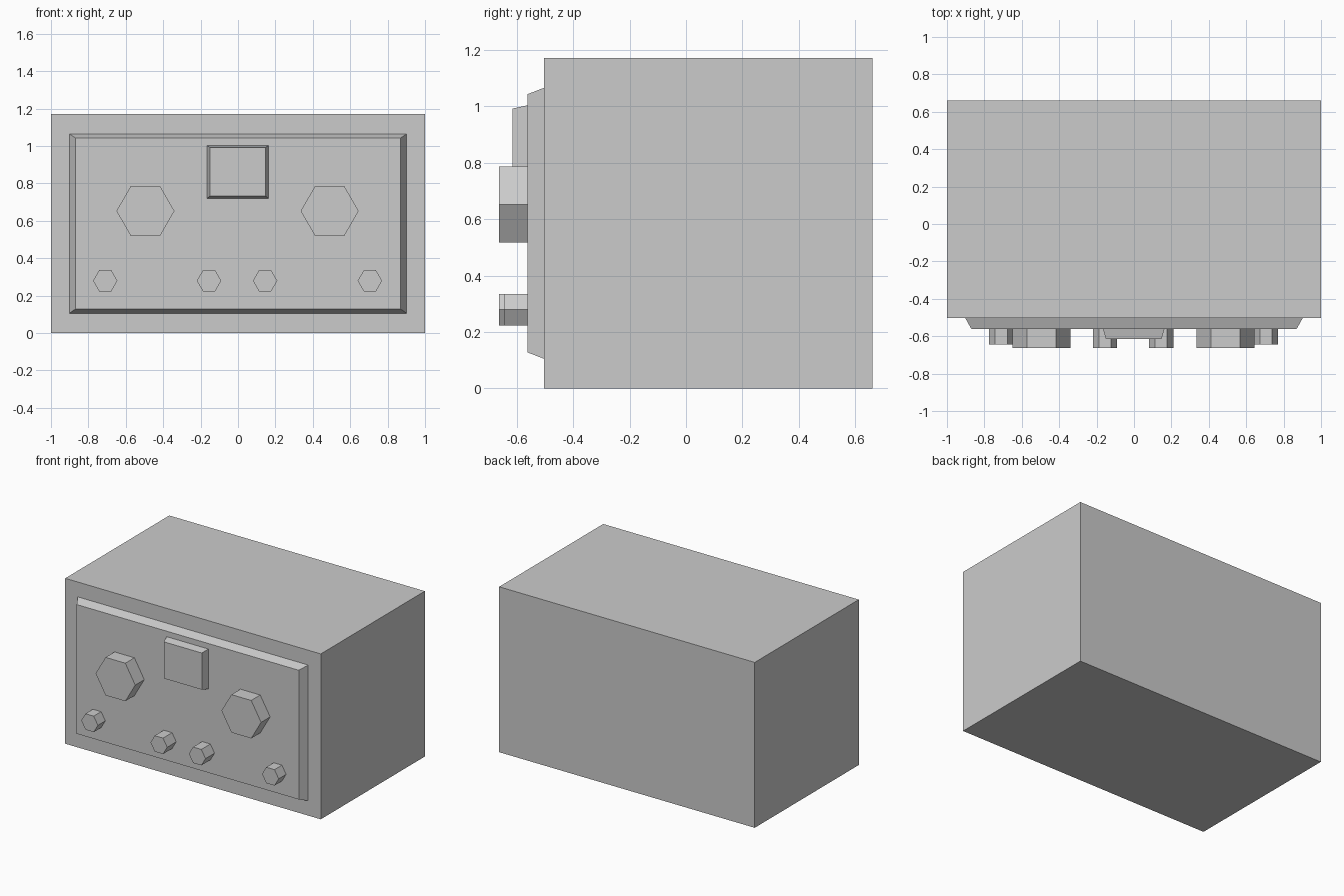
import bpy
import bmesh
from math import pi
from mathutils import Matrix

cube = bpy.data.objects.get("Cube")
if cube:
    bpy.data.objects.remove(cube, do_unlink=True)

grey = bpy.data.materials.new("plain_grey")
grey.use_nodes = True
colour = (0.6, 0.6, 0.6, 1)
grey.diffuse_color = colour
grey.node_tree.nodes["Principled BSDF"].inputs["Base Color"].default_value = colour


def add_object(name, bm):
    bmesh.ops.recalc_face_normals(bm, faces=bm.faces)
    mesh = bpy.data.meshes.new(name)
    bm.to_mesh(mesh)
    bm.free()
    mesh.materials.append(grey)
    obj = bpy.data.objects.new(name, mesh)
    bpy.context.collection.objects.link(obj)


def block(name, x, z, y_back, y_front, inset_x=0, inset_z=0):
    """Box between two x and z limits whose front face may be smaller."""
    bm = bmesh.new()
    bmesh.ops.create_cube(bm, size=2)
    cx, cz = sum(x) / 2, sum(z) / 2
    hx, hz = (x[1] - x[0]) / 2, (z[1] - z[0]) / 2
    for v in bm.verts:
        front = v.co.y < 0
        v.co.x = cx + v.co.x * (hx - inset_x * front)
        v.co.z = cz + v.co.z * (hz - inset_z * front)
        v.co.y = y_front if front else y_back
    add_object(name, bm)


def knob(name, x, z, radius, y_front):
    """Six-sided knob standing out of the panel, corners to the sides."""
    y_back = -0.56
    bm = bmesh.new()
    place = (Matrix.Translation((x, (y_back + y_front) / 2, z))
             @ Matrix.Rotation(pi / 2, 4, "X") @ Matrix.Rotation(pi / 6, 4, "Z"))
    bmesh.ops.create_cone(bm, cap_ends=True, segments=6, radius1=radius,
                          radius2=radius, depth=y_back - y_front, matrix=place)
    # Put a corner exactly on the horizontal axis
    if max(v.co.x for v in bm.verts) - x < radius * 0.95:
        bmesh.ops.rotate(bm, verts=bm.verts, cent=(x, 0, z),
                         matrix=Matrix.Rotation(pi / 6, 3, "Y"))
    add_object(name, bm)


# Cabinet, raised panel and display
block("cabinet", (-1, 1), (0, 1.17), 0.66, -0.503)
block("front_panel", (-0.902, 0.902), (0.105, 1.065), -0.503, -0.562, 0.033, 0.023)
block("display", (-0.165, 0.162), (0.72, 1.003), -0.562, -0.615, 0.015, 0.012)

# Large dials
for side, x in (("right", -0.495), ("left", 0.49)):
    knob("large_dial_" + side, x, 0.652, 0.155, -0.663)

# Row of small knobs, the outer pair shorter
for side, x, y in (("outer_right", -0.71, -0.645), ("inner_right", -0.155, -0.663),
                   ("inner_left", 0.145, -0.663), ("outer_left", 0.705, -0.645)):
    knob("small_knob_" + side, x, 0.279, 0.065, y)
